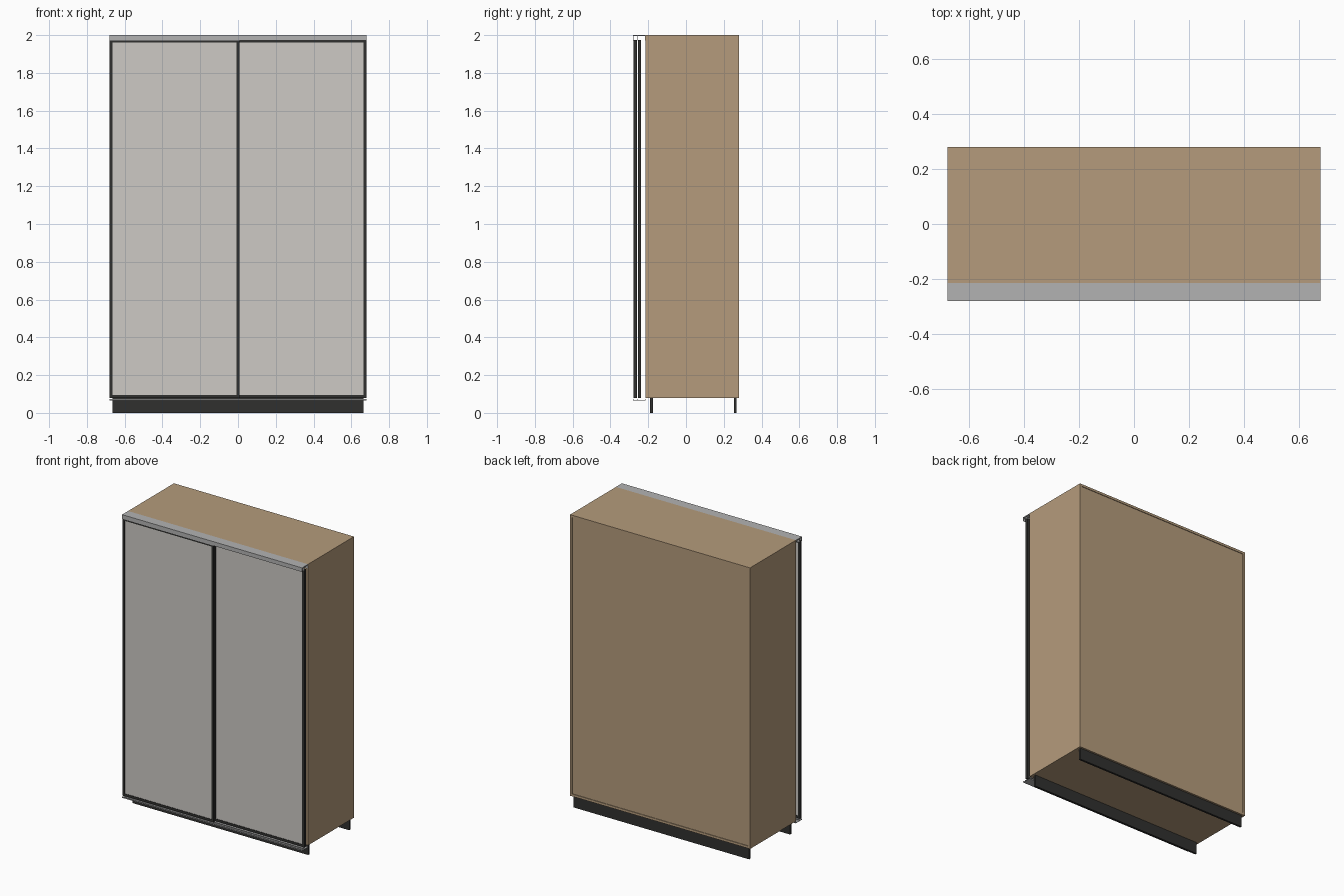
import bpy, bmesh

if "Cube" in bpy.data.objects:
    bpy.data.objects.remove(bpy.data.objects["Cube"])


def material(name, rgb):
    m = bpy.data.materials.new(name)
    m.diffuse_color = (*rgb, 1)
    m.use_nodes = True
    m.node_tree.nodes["Principled BSDF"].inputs["Base Color"].default_value = m.diffuse_color
    return m


wood = material("wood", (0.46, 0.33, 0.20))
dark = material("dark_metal", (0.03, 0.03, 0.028))
panel_grey = material("door_panel", (0.61, 0.59, 0.56))
alu = material("aluminium", (0.45, 0.45, 0.45))


def finish(name, bm, mat):
    bmesh.ops.recalc_face_normals(bm, faces=bm.faces)
    me = bpy.data.meshes.new(name)
    bm.to_mesh(me)
    bm.free()
    me.materials.append(mat)
    ob = bpy.data.objects.new(name, me)
    bpy.context.collection.objects.link(ob)
    return ob


def box(name, x, y, z, mat):
    bm = bmesh.new()
    bmesh.ops.create_cube(bm, size=1)
    for v in bm.verts:
        v.co = [(r[0] + r[1]) / 2 + c * (r[1] - r[0]) for r, c in zip((x, y, z), v.co)]
    return finish(name, bm, mat)


def extrude_x(name, profile, x0, x1, mat):
    """Sweep a closed (y, z) profile along x."""
    bm = bmesh.new()
    f = bm.faces.new([bm.verts.new((x0, y, z)) for y, z in profile])
    r = bmesh.ops.extrude_face_region(bm, geom=[f])
    bmesh.ops.translate(bm, vec=(x1 - x0, 0, 0),
                        verts=[g for g in r["geom"] if isinstance(g, bmesh.types.BMVert)])
    return finish(name, bm, mat)


W, T = 0.68, 0.016
FRONT, BACK = -0.215, 0.28
Z0, Z1 = 0.08, 2.0

# Carcass: sides with front edge strips, top, bottom, recessed back
for side, s in (("left", -1), ("right", 1)):
    xs = sorted((s * W, s * (W - T)))
    box(side + "_side", xs, (FRONT + 0.013, BACK), (Z0, Z1), wood)
    box(side + "_edge_strip", xs, (FRONT, FRONT + 0.013), (Z0, Z1), wood)
inner = (-W + T, W - T)
box("top_board", inner, (FRONT, BACK), (Z1 - T, Z1), wood)
box("bottom_board", inner, (FRONT, BACK), (Z0, Z0 + T), wood)
box("back_panel", inner, (BACK - 0.012, BACK - 0.004), (Z0 + T, Z1 - T), wood)

# Interior divider
box("divider", (-T / 2, T / 2), (FRONT + 0.03, BACK - 0.012), (Z0 + T, Z1 - T), wood)

# Plinth boards
for name, y in (("front_plinth", -0.19), ("back_plinth", 0.253)):
    box(name, (-0.664, 0.664), (y, y + 0.014), (0, Z0), dark)


# Sliding door tracks: E-shaped channel, fins point towards the doors
def track(name, z_base, z_fin, t):
    d = t if z_fin > z_base else -t
    w = 0.003
    a, b, c = -0.28, -0.2585, FRONT
    prof = [(a, z_base), (c, z_base), (c, z_fin), (c - w, z_fin), (c - w, z_base + d),
            (b + w, z_base + d), (b + w, z_fin), (b, z_fin), (b, z_base + d),
            (a + w, z_base + d), (a + w, z_fin), (a, z_fin)]
    extrude_x(name, prof, -W, W, alu)


track("top_track", 2.0, 1.972, 0.006)
track("bottom_track", 0.066, 0.074, 0.003)


# Doors: dark stiles and rails around an inset panel
def door(name, x0, x1, y0, y1):
    zb, zt, f = 0.08, 1.974, 0.016
    box(name + "_left_stile", (x0, x0 + f), (y0, y1), (zb, zt), dark)
    box(name + "_right_stile", (x1 - f, x1), (y0, y1), (zb, zt), dark)
    box(name + "_bottom_rail", (x0 + f, x1 - f), (y0 + 0.002, y1 - 0.002), (zb, zb + 0.016), dark)
    box(name + "_top_rail", (x0 + f, x1 - f), (y0 + 0.002, y1 - 0.002), (zt - 0.014, zt), dark)
    box(name + "_panel", (x0 + f, x1 - f), (y0 + 0.005, y1 - 0.005), (zb + 0.016, zt - 0.014), panel_grey)


door("left_door", -W, 0.008, -0.277, -0.259)
door("right_door", -0.008, W, -0.255, -0.237)
